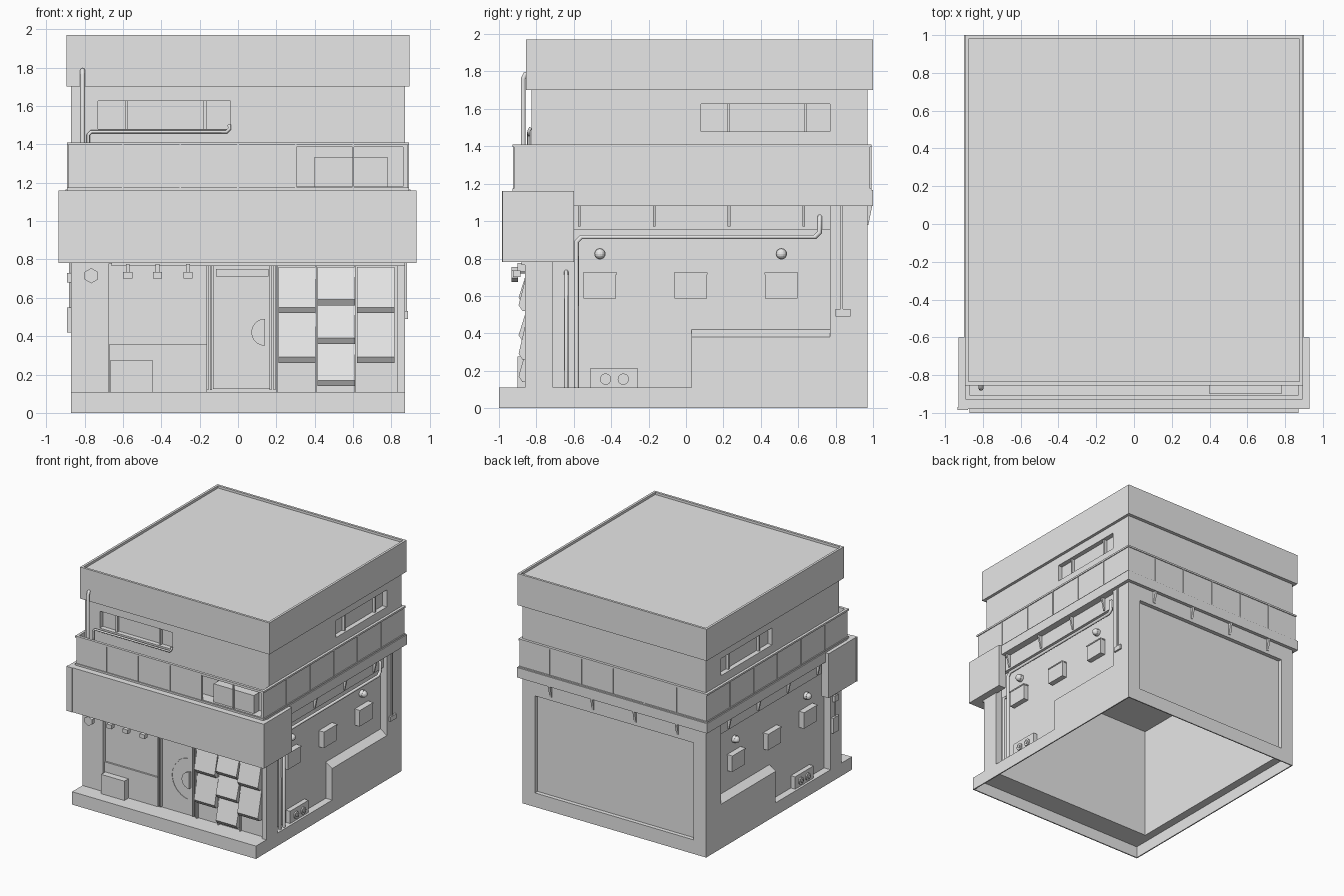
import bpy, math
from mathutils import Vector

cube = bpy.data.objects.get("Cube")
if cube:
    bpy.data.objects.remove(cube)

grey = bpy.data.materials.new("plain_grey")
grey.use_nodes = True
grey.diffuse_color = (0.8, 0.8, 0.8, 1)
grey.node_tree.nodes["Principled BSDF"].inputs["Base Color"].default_value = grey.diffuse_color


def add_mesh(name, verts, faces):
    mesh = bpy.data.meshes.new(name)
    mesh.from_pydata(verts, [], faces)
    mesh.materials.append(grey)
    obj = bpy.data.objects.new(name, mesh)
    bpy.context.collection.objects.link(obj)
    return obj


def prism(name, axis, points, start, end):
    """Extrude a closed outline along the x axis (y, z points) or y axis (x, z points)."""
    area = sum(p[0] * q[1] - q[0] * p[1] for p, q in zip(points, points[1:] + points[:1]))
    start, end = min(start, end), max(start, end)
    if (area < 0) == (axis == "x"):
        points = points[::-1]
    place = (lambda t, p: (t, p[0], p[1])) if axis == "x" else (lambda t, p: (p[0], t, p[1]))
    n = len(points)
    verts = [place(t, p) for t in (start, end) for p in points]
    faces = [list(range(n))[::-1], list(range(n, n + n))]
    faces += [(i, (i + 1) % n, (i + 1) % n + n, i + n) for i in range(n)]
    return add_mesh(name, verts, faces)


def box(name, xs, ys, zs):
    x0, x1 = sorted(xs)
    return prism(name, "x", [(ys[0], zs[0]), (ys[1], zs[0]), (ys[1], zs[1]), (ys[0], zs[1])], x0, x1)


def carve(obj, *cutters):
    for cutter in cutters:
        mod = obj.modifiers.new("cut", "BOOLEAN")
        mod.operation, mod.solver, mod.object = "DIFFERENCE", "EXACT", cutter
    graph = bpy.context.evaluated_depsgraph_get()
    mesh = bpy.data.meshes.new_from_object(obj.evaluated_get(graph))
    obj.modifiers.clear()
    obj.data = mesh
    for cutter in cutters:
        bpy.data.objects.remove(cutter)
    return obj


def pipe(name, points, radius):
    curve = bpy.data.curves.new(name, "CURVE")
    curve.dimensions = "3D"
    curve.bevel_depth, curve.bevel_resolution, curve.use_fill_caps = radius, 2, True
    spline = curve.splines.new("POLY")
    spline.points.add(len(points) - 1)
    for point, co in zip(spline.points, points):
        point.co = (*co, 1)
    curve.materials.append(grey)
    obj = bpy.data.objects.new(name, curve)
    bpy.context.collection.objects.link(obj)


def drum(name, centre, radius, depth, direction, sides=20):
    turn = Vector(direction).to_track_quat("Z", "Y").to_euler()
    bpy.ops.mesh.primitive_cylinder_add(vertices=sides, radius=radius, depth=depth, location=centre, rotation=turn)
    bpy.context.object.name = name
    bpy.context.object.data.materials.append(grey)


def arc_points(centre, radius, first, last, steps=16):
    angles = [math.radians(first + (last - first) * i / steps) for i in range(steps + 1)]
    return [(centre[0] + radius * math.cos(a), centre[1] + radius * math.sin(a)) for a in angles]


W = 0.87        # half width of the walls
BACK = 0.97     # rear wall
FRONT = -0.86   # ground floor front wall
INNER = 0.81    # bottom of the side recesses
PANEL = -0.83   # bottom of the shopfront recess

# Plinth, open underneath
carve(box("plinth", (-W, W), (-1, BACK), (0, 0.11)),
      box("hollow", (-0.86, 0.86), (-0.99, 0.96), (-1, 0.1)),
      box("hole", (-0.79, 0.79), (-0.8, 0.9), (-1, 1)))

# Ground floor shell with stepped side recesses, shopfront and rear panel
recess = [(-0.71, 0.11), (0.03, 0.11), (0.03, 0.38), (0.77, 0.38), (0.77, 1.08), (-0.71, 1.08)]
carve(box("ground_floor_walls", (-W, W), (FRONT, BACK), (0.105, 1.1)),
      box("room", (-0.79, 0.79), (-0.8, 0.9), (-1, 1.07)),
      prism("left_recess", "x", recess, INNER, 1),
      prism("right_recess", "x", recess, -1, -INNER),
      box("shop_recess", (-0.675, 0.83), (-1, PANEL), (0.11, 0.775)),
      box("rear_recess", (-0.75, 0.75), (0.935, 1.1), (0.12, 0.95)))

# Cornice and fascia wrapping the front corners
box("cornice", (-0.9, 0.9), (-0.9, 1), (1.08, 1.165))
box("fascia_front", (-0.93, 0.93), (-0.98, FRONT), (0.78, 1.16))
box("fascia_end_cap", (-0.935, -0.88), (-0.985, -0.97), (0.78, 1.16))
for s in (1, -1):
    box("fascia_return", (s * 0.86, s * 0.93), (-0.87, -0.6), (0.78, 1.16))
box("shop_head_rail", (-0.66, W), (-0.88, -0.84), (0.765, 0.785))

# Parapet band with a trough behind the front and one open bay
carve(box("parapet", (-0.885, 0.885), (-0.92, 0.985), (1.165, 1.4)),
      box("trough", (-W, W), (-0.905, BACK), (1.18, 2)),
      box("open_bay", (0.3, 0.86), (-1, -0.88), (1.18, 1.385)))
carve(box("parapet_rim", (-0.892, 0.892), (-0.928, 0.992), (1.395, 1.41)),
      box("rim_hole", (-W, W), (-0.905, BACK), (1, 2)))
box("parapet_foot", (-0.892, 0.892), (-0.928, 0.992), (1.16, 1.175))
for i in range(-2, 3):
    x, y = i * 0.3, 0.03 + i * 0.32
    for ys in ((-0.926, -0.91), (0.98, 0.991)):
        box("parapet_seam", (x - 0.004, x + 0.004), ys, (1.17, 1.4))
    for s in (1, -1):
        box("parapet_seam", (s * 0.88, s * 0.891), (y - 0.004, y + 0.004), (1.17, 1.4))
for x in (0.4, 0.59):
    box("service_unit", (x, x + 0.19), (-0.9, -0.83), (1.175, 1.335))

# Upper floor with recessed strip windows
carve(box("upper_floor", (-W, W), (-0.825, BACK), (1.17, 1.71)),
      box("front_opening", (-0.73, -0.04), (-1, -0.785), (1.48, 1.625)),
      box("left_opening", (0.83, 1), (0.08, 0.77), (1.48, 1.625)),
      box("right_opening", (-1, -0.83), (0.08, 0.77), (1.48, 1.625)))
for t in (0.14, 0.55):
    box("front_mullion", (t - 0.73, t - 0.715), (-0.81, -0.78), (1.48, 1.625))
    for s in (1, -1):
        box("side_mullion", (s * 0.82, s * 0.855), (t + 0.08, t + 0.095), (1.48, 1.625))

# Roof cap with a shallow sunken top
carve(box("roof_cap", (-0.895, 0.895), (-0.855, 1), (1.7, 1.97)),
      box("roof_sink", (-0.875, 0.875), (-0.835, 0.98), (1.95, 3)))

# Front drain pipes
pipe("tall_drain", [(-0.81, -0.87, 1.2), (-0.81, -0.87, 1.76), (-0.81, -0.86, 1.785), (-0.81, -0.82, 1.79)], 0.013)
pipe("window_drain", [(-0.78, -0.84, 1.2), (-0.78, -0.84, 1.45), (-0.765, -0.84, 1.465),
                      (-0.06, -0.84, 1.465), (-0.045, -0.84, 1.48), (-0.045, -0.83, 1.5)], 0.009)

# Side wall fittings
for s in (1, -1):
    face = s * INNER
    box("recess_beam", (face, s * 0.84), (-0.71, 0.77), (0.955, 1.08))
    prism("sloped_ledge", "y", [(face, 0.37), (s * W, 0.37), (s * W, 0.38), (face, 0.42)], 0.03, 0.77)
    for y in (-0.57, -0.17, 0.23, 0.63):
        prism("side_bracket", "y", [(s * 0.835, 0.97), (s * 0.85, 0.97), (s * 0.875, 1.08), (s * 0.835, 1.08)],
              y - 0.007, y + 0.007)
    for y in (-0.46, 0.025, 0.51):
        box("wall_box", (face, s * 0.855), (y - 0.087, y + 0.087), (0.585, 0.715))
        box("wall_box_lid", (face, s * 0.86), (y - 0.09, y + 0.09), (0.715, 0.725))
    for y in (-0.46, 0.51):
        drum("lamp_base", (s * 0.82, y, 0.825), 0.03, 0.03, (s, 0, 0))
        bpy.ops.mesh.primitive_uv_sphere_add(segments=16, ring_count=8, radius=0.028, location=(s * 0.835, y, 0.825))
        bpy.context.object.name = "lamp_dome"
        bpy.context.object.data.materials.append(grey)
    box("socket_box", (face, s * 0.85), (-0.51, -0.26), (0.11, 0.215))
    for y in (-0.43, -0.335):
        drum("socket_ring", (s * 0.85, y, 0.155), 0.03, 0.02, (s, 0, 0))
        drum("socket_core", (s * 0.855, y, 0.155), 0.014, 0.025, (s, 0, 0))
pipe("side_long_pipe", [(0.845, -0.585, 0.11), (0.845, -0.585, 0.89), (0.845, -0.56, 0.915), (0.845, 0.69, 0.915),
                        (0.845, 0.715, 0.94), (0.845, 0.715, 1.02), (0.82, 0.715, 1.03)], 0.013)
pipe("side_short_pipe", [(0.845, -0.64, 0.11), (0.845, -0.64, 0.71), (0.81, -0.64, 0.73)], 0.011)
box("hanging_rod", (W, 0.88), (0.825, 0.84), (0.52, 1.08))
box("hanging_rod_foot", (W, 0.885), (0.8, 0.88), (0.49, 0.53))
box("meter_box", (-0.89, -W), (-0.8, -0.72), (0.42, 0.55))
box("meter_switch", (-0.89, -W), (-0.79, -0.74), (0.68, 0.73))
pipe("meter_cable", [(-0.875, -0.765, 0.5), (-0.875, -0.765, 0.79)], 0.006)

# Rear brackets
for x in (-0.6, -0.2, 0.2, 0.6):
    prism("rear_bracket", "x", [(0.96, 0.98), (0.975, 0.98), (0.995, 1.08), (0.96, 1.08)], x - 0.01, x + 0.01)

# Shopfront left bay
box("bay_lower_panel", (-0.67, -0.165), (-0.845, PANEL), (0.11, 0.36))
box("bay_crate", (-0.665, -0.445), (-0.9, PANEL), (0.11, 0.275))
for x in (-0.575, -0.42, -0.26):
    box("hook_mount", (x - 0.01, x + 0.01), (-0.9, -0.84), (0.73, 0.775))
    box("hook_lamp", (x - 0.024, x + 0.024), (-0.925, -0.885), (0.7, 0.735))

# Door with frame, slot and half round ornament
for x in (-0.16, -0.14, 0.17, 0.19):
    box("door_post", (x - 0.005, x + 0.005), (-0.855, PANEL), (0.12, 0.77))
box("door_leaf", (-0.13, 0.165), (-0.838, PANEL), (0.125, 0.765))
box("door_slot", (-0.115, 0.16), (-0.846, PANEL), (0.71, 0.75))
hub = (0.14, 0.42)
prism("door_arc", "y", arc_points(hub, 0.18, 100, 260) + arc_points(hub, 0.174, 260, 100), -0.842, PANEL)
prism("door_handle", "y", arc_points(hub, 0.07, 90, 270), -0.862, PANEL)

# Tilted display shutters in three columns
columns = ((0.21, (0.76, 0.52, 0.26)), (0.415, (0.76, 0.56, 0.36, 0.14)), (0.62, (0.76, 0.52, 0.26)))
for x, levels in columns:
    for top, low in zip(levels, levels[1:]):
        prism("display_shutter", "x", [(PANEL, top), (-0.842, top), (-0.895, low + 0.03), (-0.875, low), (PANEL, low)],
              x, x + 0.195)
    box("shutter_post", (x - 0.012, x - 0.004), (-0.85, PANEL), (0.11, 0.77))

# Hexagonal lantern on the front pillar
drum("lantern", (-0.765, -0.915, 0.715), 0.04, 0.035, (0, 1, 0), 6)
drum("lantern_arm", (-0.765, -0.88, 0.73), 0.01, 0.06, (0, 1, 0), 8)
